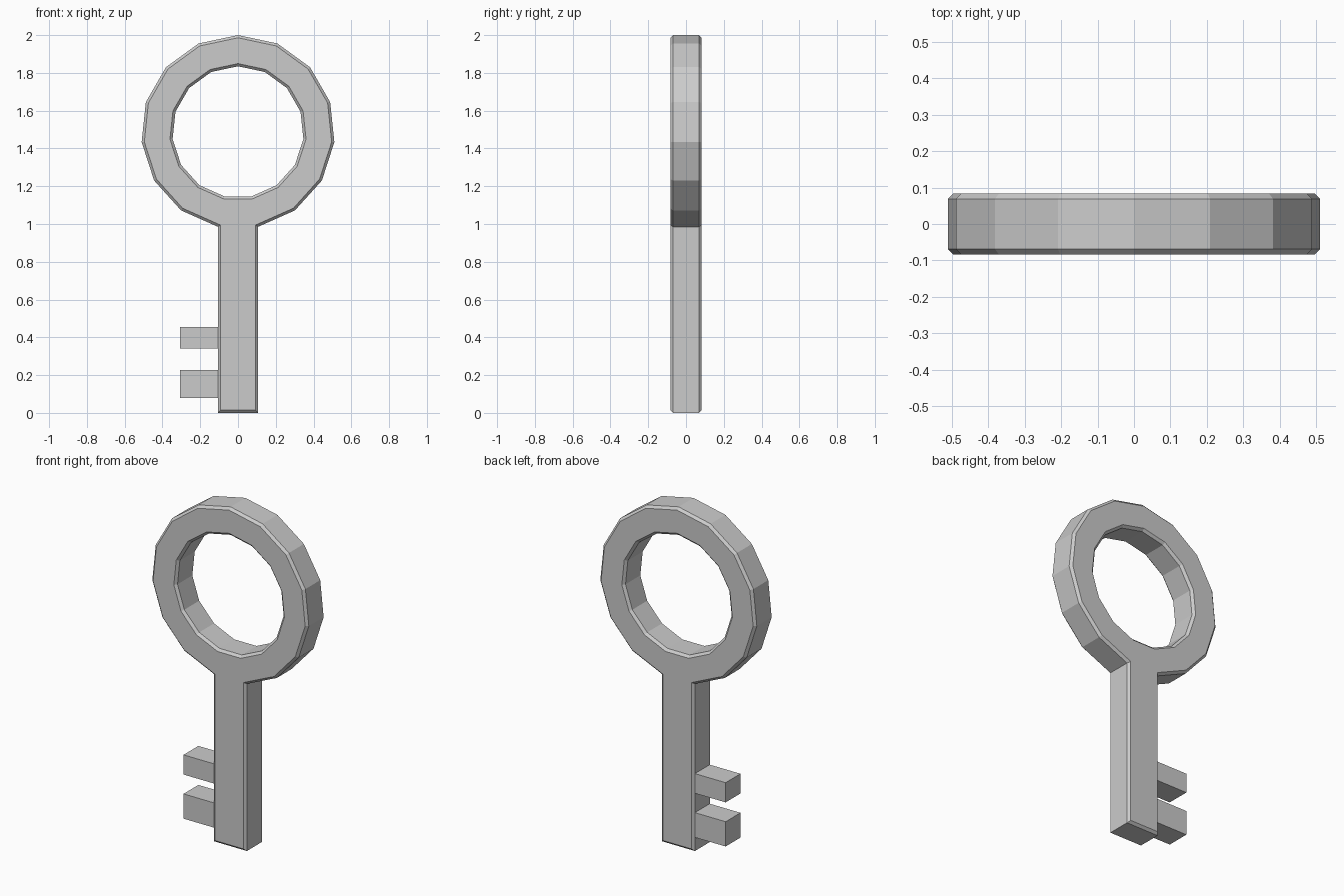
import bpy, bmesh
from math import sin, cos, radians

if "Cube" in bpy.data.objects:
    bpy.data.objects.remove(bpy.data.objects["Cube"])

SIDES, R_OUT, R_IN, CZ = 15, 0.513, 0.348, 1.487
HALF, BEVEL = 0.083, 0.014


def finish(bm, name):
    bmesh.ops.recalc_face_normals(bm, faces=bm.faces)
    mesh = bpy.data.meshes.new(name)
    bm.to_mesh(mesh)
    bm.free()
    obj = bpy.data.objects.new(name, mesh)
    bpy.context.collection.objects.link(obj)
    return obj


# Ring handle: flat annulus, with one vertex pointing up
bm = bmesh.new()


def circle(r):
    angles = [radians(90 + 360 * i / SIDES) for i in range(SIDES)]
    return [bm.verts.new((r * cos(a), -HALF, CZ + r * sin(a))) for a in angles]


outer, inner = circle(R_OUT), circle(R_IN)
for i in range(SIDES):
    j = (i + 1) % SIDES
    bm.faces.new((outer[i], outer[j], inner[j], inner[i]))

# Shaft: continues down from the ring's lowest edge
left, right = outer[7], outer[8]
foot = [bm.verts.new((v.co.x, -HALF, 0)) for v in (right, left)]
bm.faces.new((left, right, *foot))

# Thicken the outline, then chamfer the front and back rims
flat = bmesh.ops.extrude_face_region(bm, geom=bm.faces[:], use_keep_orig=True)
new_verts = [g for g in flat["geom"] if isinstance(g, bmesh.types.BMVert)]
bmesh.ops.translate(bm, verts=new_verts, vec=(0, 2 * HALF, 0))
bmesh.ops.recalc_face_normals(bm, faces=bm.faces)
bm.normal_update()
rims = [e for e in bm.edges
        if abs(e.verts[0].co.y - e.verts[1].co.y) < 1e-4
        and len(e.link_faces) == 2
        and abs(e.link_faces[0].normal.dot(e.link_faces[1].normal)) < 0.1]
bmesh.ops.bevel(bm, geom=rims, offset=BEVEL, segments=1, profile=0.5,
                affect='EDGES', loop_slide=False)
finish(bm, "key_body")

# Two teeth on the left side of the shaft
for name, z0, z1 in (("lower_tooth", 0.08, 0.226), ("upper_tooth", 0.34, 0.456)):
    bm = bmesh.new()
    bmesh.ops.create_cube(bm, size=1)
    bmesh.ops.scale(bm, verts=bm.verts, vec=(0.205, 2 * (HALF - BEVEL), z1 - z0))
    bmesh.ops.translate(bm, verts=bm.verts, vec=(-0.2045, 0, (z0 + z1) / 2))
    finish(bm, name)
